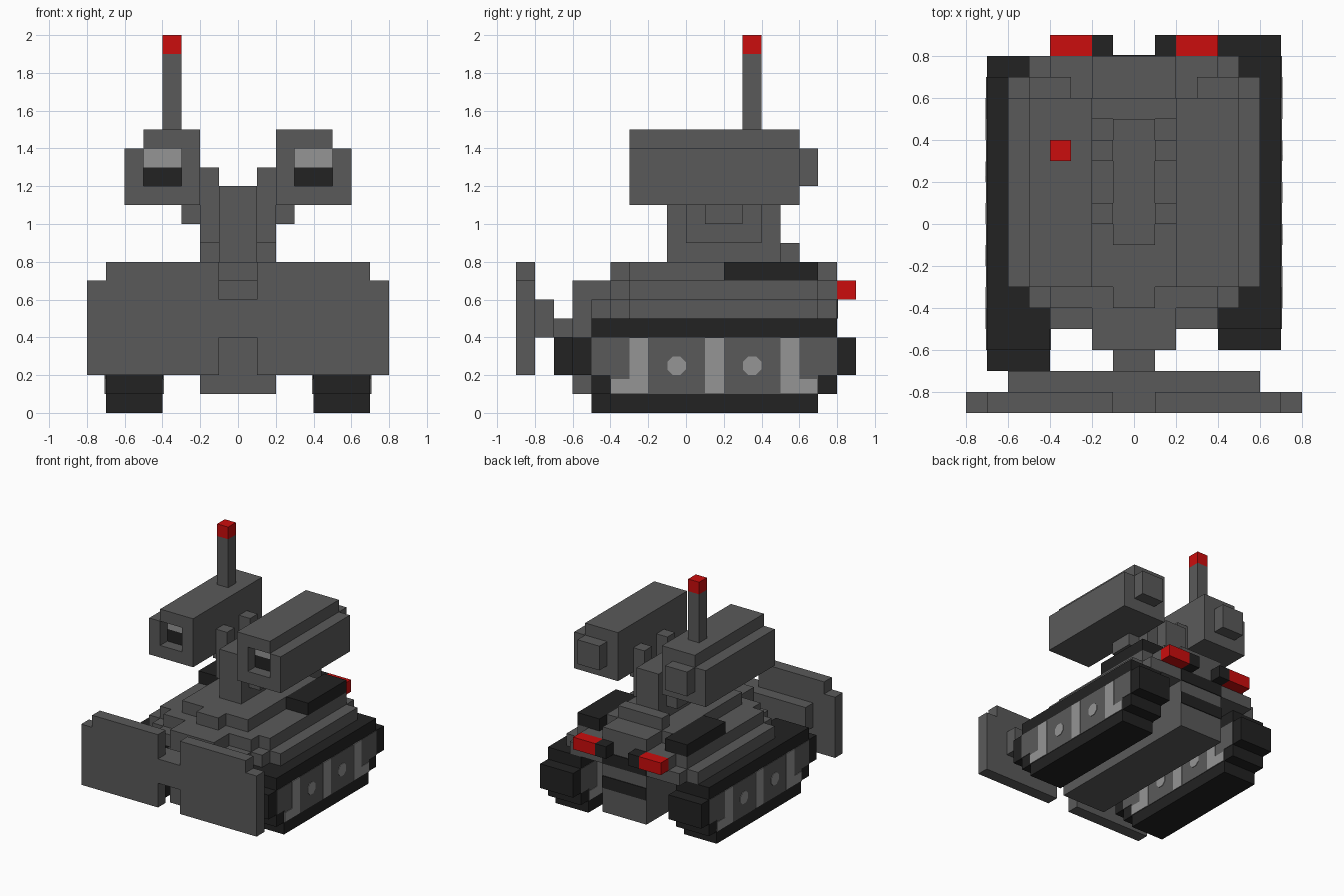
import bpy, bmesh, math

if "Cube" in bpy.data.objects:
    bpy.data.objects.remove(bpy.data.objects["Cube"])


def material(name, r, g, b):
    m = bpy.data.materials.new(name)
    m.diffuse_color = (r, g, b, 1)
    m.use_nodes = True
    m.node_tree.nodes["Principled BSDF"].inputs["Base Color"].default_value = m.diffuse_color
    return m


GREY = material("armour grey", 0.102, 0.102, 0.102)
DARK = material("rubber black", 0.016, 0.016, 0.016)
LIGHT = material("bare metal", 0.30, 0.30, 0.30)
RED = material("signal red", 0.60, 0.004, 0.004)


def finish(name, bm, mat):
    bmesh.ops.recalc_face_normals(bm, faces=bm.faces)
    mesh = bpy.data.meshes.new(name)
    bm.to_mesh(mesh)
    bm.free()
    mesh.materials.append(mat)
    bpy.context.collection.objects.link(bpy.data.objects.new(name, mesh))


def blocks(name, mat, *boxes, flip=1):
    """One object from boxes (x0, x1, y0, y1, z0, z1); flip=-1 mirrors x."""
    bm = bmesh.new()
    for x0, x1, y0, y1, z0, z1 in boxes:
        verts = bmesh.ops.create_cube(bm, size=1)["verts"]
        for v in verts:
            v.co.x = flip * (x1 if v.co.x > 0 else x0)
            v.co.y = y1 if v.co.y > 0 else y0
            v.co.z = z1 if v.co.z > 0 else z0
    finish(name, bm, mat)


def prism(name, mat, outline, axis, a, b, flip=1):
    """Extrude an outline along x (points are y,z) or y (points are x,z)."""
    bm = bmesh.new()
    pts = [(a, p, q) if axis == "x" else (p, a, q) for p, q in outline]
    face = bm.faces.new([bm.verts.new((flip * x, y, z)) for x, y, z in pts])
    new = bmesh.ops.extrude_face_region(bm, geom=[face])["geom"]
    move = (flip * (b - a), 0, 0) if axis == "x" else (0, b - a, 0)
    bmesh.ops.translate(bm, vec=move,
                        verts=[g for g in new if isinstance(g, bmesh.types.BMVert)])
    finish(name, bm, mat)


# Front blade with centre notches, backing plate and push arm
blocks("plough_blade", GREY,
       (-0.8, -0.7, -0.9, -0.8, 0.2, 0.7), (0.7, 0.8, -0.9, -0.8, 0.2, 0.7),
       (-0.7, -0.1, -0.9, -0.8, 0.2, 0.8), (0.1, 0.7, -0.9, -0.8, 0.2, 0.8),
       (-0.1, 0.1, -0.9, -0.8, 0.4, 0.6))
blocks("blade_backing", GREY, (-0.6, 0.6, -0.8, -0.7, 0.4, 0.6))
blocks("push_arm", GREY, (-0.1, 0.1, -0.7, -0.6, 0.4, 0.5))

# Hull: narrow belly, wide stepped deck, raised roof
blocks("hull_belly", GREY, (-0.2, 0.2, -0.6, 0.8, 0.1, 0.7))
blocks("hull_deck", GREY,
       (-0.6, 0.6, -0.3, 0.7, 0.5, 0.6), (-0.5, 0.5, -0.4, 0.8, 0.5, 0.6),
       (-0.4, 0.4, -0.5, -0.4, 0.5, 0.6))
blocks("hull_upper", GREY,
       (-0.5, 0.5, -0.3, 0.7, 0.6, 0.7), (-0.4, 0.4, -0.4, 0.8, 0.6, 0.7))
blocks("hull_roof", GREY,
       (-0.3, 0.3, -0.3, 0.6, 0.7, 0.8), (-0.2, 0.2, 0.6, 0.8, 0.7, 0.8),
       (-0.1, 0.1, -0.4, -0.3, 0.7, 0.8))
blocks("rear_grille", DARK,
       (-0.2, 0.2, 0.8, 0.806, 0.5, 0.6), (-0.2, 0.2, 0.8, 0.806, 0.3, 0.4))

# Turret neck with stepped shoulders
blocks("turret_neck", GREY,
       (-0.1, 0.1, -0.1, 0.5, 0.8, 1.2), (-0.2, 0.2, 0.5, 0.6, 0.8, 0.9))
blocks("turret_shoulders", GREY,
       (-0.2, 0.2, 0.0, 0.4, 0.9, 1.1), (-0.3, 0.3, 0.1, 0.3, 1.0, 1.1))

for side, label in ((1, "right"), (-1, "left")):
    # Deck vents, tail lights, turret posts
    blocks(label + "_vent", DARK, (0.3, 0.5, 0.2, 0.7, 0.7, 0.8), flip=side)
    blocks(label + "_tail_light", RED, (0.2, 0.4, 0.8, 0.9, 0.6, 0.7), flip=side)
    blocks(label + "_light_bracket", DARK, (0.1, 0.2, 0.8, 0.9, 0.6, 0.7), flip=side)
    blocks(label + "_turret_posts", GREY, (0.1, 0.2, 0.0, 0.1, 1.1, 1.3),
           (0.1, 0.2, 0.3, 0.4, 1.1, 1.3), flip=side)

    # Launcher pod: notched body, open front rim, dark bore, rear cap
    prism(label + "_pod", GREY,
          [(0.2, 1.1), (0.6, 1.1), (0.6, 1.4), (0.5, 1.4), (0.5, 1.5), (0.2, 1.5)],
          "y", -0.2, 0.6, side)
    blocks(label + "_pod_rim", GREY,
           (0.2, 0.3, -0.3, -0.2, 1.1, 1.5), (0.5, 0.6, -0.3, -0.2, 1.1, 1.4),
           (0.3, 0.5, -0.3, -0.2, 1.1, 1.2), (0.3, 0.5, -0.3, -0.2, 1.4, 1.5),
           flip=side)
    blocks(label + "_pod_bore", DARK, (0.3, 0.5, -0.206, -0.2, 1.2, 1.3), flip=side)
    blocks(label + "_pod_warhead", LIGHT, (0.3, 0.5, -0.206, -0.2, 1.3, 1.4), flip=side)
    blocks(label + "_pod_cap", GREY, (0.3, 0.5, 0.6, 0.7, 1.2, 1.4), flip=side)

    # Track: the left one sits a step further forward
    c = 0.15 if side > 0 else 0.05
    half = [(0.55, 0.0), (0.55, 0.1), (0.65, 0.1), (0.65, 0.2), (0.75, 0.2),
            (0.75, 0.4), (0.65, 0.4), (0.65, 0.5)]
    outline = [(c + y, z) for y, z in half] + [(c - y, z) for y, z in reversed(half)]
    prism(label + "_track", DARK, outline, "x", 0.4, 0.7, side)

    # Wheel panels, metal struts and hubs on both faces of the track
    panel = [(0.55, 0.1), (0.55, 0.2), (0.65, 0.2), (0.65, 0.4)]
    panel = [(c + y, z) for y, z in panel] + [(c - y, z) for y, z in reversed(panel)]
    for face, x, out in (("outer", 0.7, 1), ("inner", 0.4, -1)):
        tag = label + "_" + face
        prism(tag + "_wheel_panel", GREY, panel, "x", x, x + out * 0.004, side)
        a, b = sorted((x, x + out * 0.008))
        blocks(tag + "_struts", LIGHT,
               (a, b, c - 0.45, c - 0.35, 0.1, 0.4), (a, b, c - 0.55, c - 0.45, 0.1, 0.18),
               (a, b, c - 0.05, c + 0.05, 0.1, 0.4),
               (a, b, c + 0.35, c + 0.45, 0.1, 0.4), (a, b, c + 0.45, c + 0.55, 0.1, 0.18),
               flip=side)
        for n, y in enumerate((c - 0.2, c + 0.2)):
            ring = [(y + 0.053 * math.cos(t), 0.25 + 0.053 * math.sin(t))
                    for t in [(k + 0.5) * math.pi / 4 for k in range(8)]]
            prism(f"{tag}_hub_{n}", LIGHT, ring, "x", x, x + out * 0.008, side)

# Antenna on the left pod
blocks("antenna_mast", GREY, (-0.4, -0.3, 0.3, 0.4, 1.5, 1.9))
blocks("antenna_tip", RED, (-0.4, -0.3, 0.3, 0.4, 1.9, 2.0))
